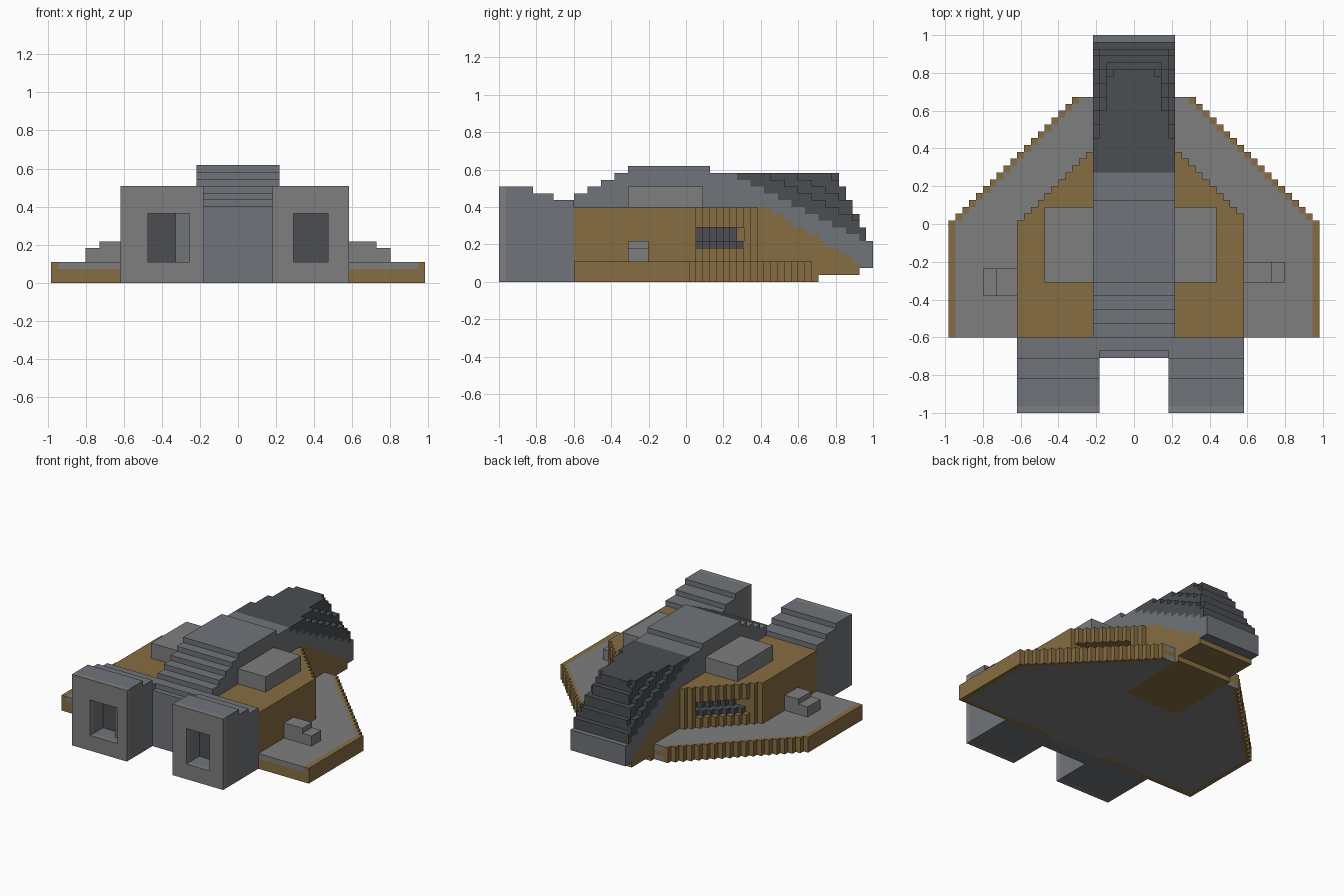
import bpy, bmesh, math

if "Cube" in bpy.data.objects:
    bpy.data.objects.remove(bpy.data.objects["Cube"])

V = 2 / 55                      # size of one block
cells = {}                      # (i, j, k) -> (part name, colour)

COLOURS = {
    "light": (0.21, 0.21, 0.215, 1),
    "steel": (0.16, 0.172, 0.19, 1),
    "dark": (0.07, 0.076, 0.084, 1),
    "tan": (0.245, 0.155, 0.055, 1),
}
MATS = []
for mat_name, rgba in COLOURS.items():
    mat = bpy.data.materials.new(mat_name)
    mat.diffuse_color = rgba
    mat.use_nodes = True
    mat.node_tree.nodes["Principled BSDF"].inputs["Base Color"].default_value = mat.diffuse_color
    MATS.append(mat)
KEYS = list(COLOURS)


def fill(part, xr, yr, zr, colour):
    """Fill a box of blocks; colour may be a name or a function giving a name or None."""
    for i in range(*xr):
        for j in range(*yr):
            for k in range(*zr):
                c = colour(i, j, k) if callable(colour) else colour
                if c and (i, j, k) not in cells:
                    cells[i, j, k] = (part, c)


def out(i):
    """Distance of a block from the centre line, in blocks."""
    return max(i + 1, -i)


# Central spine running into the sloped cockpit
def spine(i, j, k):
    m = out(i)
    if j < 19:
        top = 13 + (j - 11) // 2
    elif j < 31:
        top = 17
    else:
        top = min(16, 16 - 2 * (j - 49))
        start = {6: 39, 5: 43, 4: 48}.get(m, 99)
        top = min(top, 16 - math.ceil(max(0, j - start) / 2))
    end = {0: 47, 1: 53}.get(k, 55)
    if k >= top or j >= end:
        return None
    if j >= 35 and k >= 15 - (j - 35) / 2:
        return "dark"
    if k >= min(11, 11 - (j - 38) * 0.6):
        return "steel"
    return "light" if k == 0 and j < 32 else "tan"


fill("spine_and_cockpit", (-6, 6), (11, 55), (0, 17), spine)


# Flat wing with a coloured rim
def wing(i, j, k):
    m, w = out(i), min(27, 54 - j)
    if m > w:
        return None
    inner = m < w
    return "light" if inner and (k == 2 or (k == 0 and j > 11)) else "tan"


fill("wing", (-27, 27), (11, 46), (0, 3), wing)


# Hull with tapered front and slanted side windows
def hull(i, j, k):
    w = min(17, 44 - j)
    colour = "tan"
    if 29 <= j < 36 and 5 <= k < 8:
        if out(i) > w - (1 if k == 5 else 3):
            return None
        colour = "dark"
    return colour if out(i) <= w else None


fill("hull", (-17, 16), (11, 38), (3, 11), hull)


# Engine blocks stepping down to the hull, with recessed exhausts
def engine(i, j, k):
    top = 14 if j < 5 else 13 if j < 8 else 12
    if k >= top:
        return None
    if 3 <= k < 10 and (-13 <= i < -7 or 8 <= i < 13):
        depth = 2 if i == -8 or i == -9 else 4
        if j < depth:
            return None
        if j == depth:
            return "steel" if depth == 2 else "dark"
    return "light" if j == 0 else "steel"


fill("left_engine", (-17, -5), (0, 11), (0, 14), engine)
fill("right_engine", (5, 16), (0, 11), (0, 14), engine)

# Rear panel between the engines
fill("rear_panel", (-5, 5), (8, 9), (0, 11), "steel")
fill("rear_panel", (-5, 5), (9, 11), (0, 12), "steel")

# Roof boxes beside the spine
fill("left_roof_box", (-13, -6), (19, 30), (11, 14), "light")
fill("right_roof_box", (6, 12), (19, 30), (11, 14), "light")

# Stepped pods on the wings
fill("left_wing_pod", (-20, -17), (17, 21), (3, 6), "light")
fill("left_wing_pod", (-22, -20), (17, 21), (3, 5), "light")
fill("right_wing_pod", (16, 20), (19, 22), (3, 6), "light")
fill("right_wing_pod", (20, 22), (19, 22), (3, 5), "light")

# Outward faces of one block, wound counter-clockwise
FACES = {
    (1, 0, 0): ((1, 0, 0), (1, 1, 0), (1, 1, 1), (1, 0, 1)),
    (-1, 0, 0): ((0, 0, 0), (0, 0, 1), (0, 1, 1), (0, 1, 0)),
    (0, 1, 0): ((0, 1, 0), (0, 1, 1), (1, 1, 1), (1, 1, 0)),
    (0, -1, 0): ((0, 0, 0), (1, 0, 0), (1, 0, 1), (0, 0, 1)),
    (0, 0, 1): ((0, 0, 1), (1, 0, 1), (1, 1, 1), (0, 1, 1)),
    (0, 0, -1): ((0, 0, 0), (0, 1, 0), (1, 1, 0), (1, 0, 0)),
}


def build(part):
    """Skin the exposed sides of one part and merge flat areas."""
    bm = bmesh.new()
    verts = {}

    def vert(p):
        if p not in verts:
            verts[p] = bm.verts.new((p[0] * V, p[1] * V - 1, p[2] * V))
        return verts[p]

    for (i, j, k), (name, colour) in cells.items():
        if name != part:
            continue
        for (a, b, c), corners in FACES.items():
            if (i + a, j + b, k + c) not in cells:
                f = bm.faces.new([vert((i + x, j + y, k + z)) for x, y, z in corners])
                f.material_index = KEYS.index(colour)
    bm.normal_update()
    bmesh.ops.dissolve_limit(bm, angle_limit=0.02, verts=bm.verts[:],
                             edges=bm.edges[:], delimit={'MATERIAL'})
    mesh = bpy.data.meshes.new(part)
    for m in MATS:
        mesh.materials.append(m)
    bm.to_mesh(mesh)
    bm.free()
    bpy.context.collection.objects.link(bpy.data.objects.new(part, mesh))


for part in dict.fromkeys(p for p, _ in cells.values()):
    build(part)
